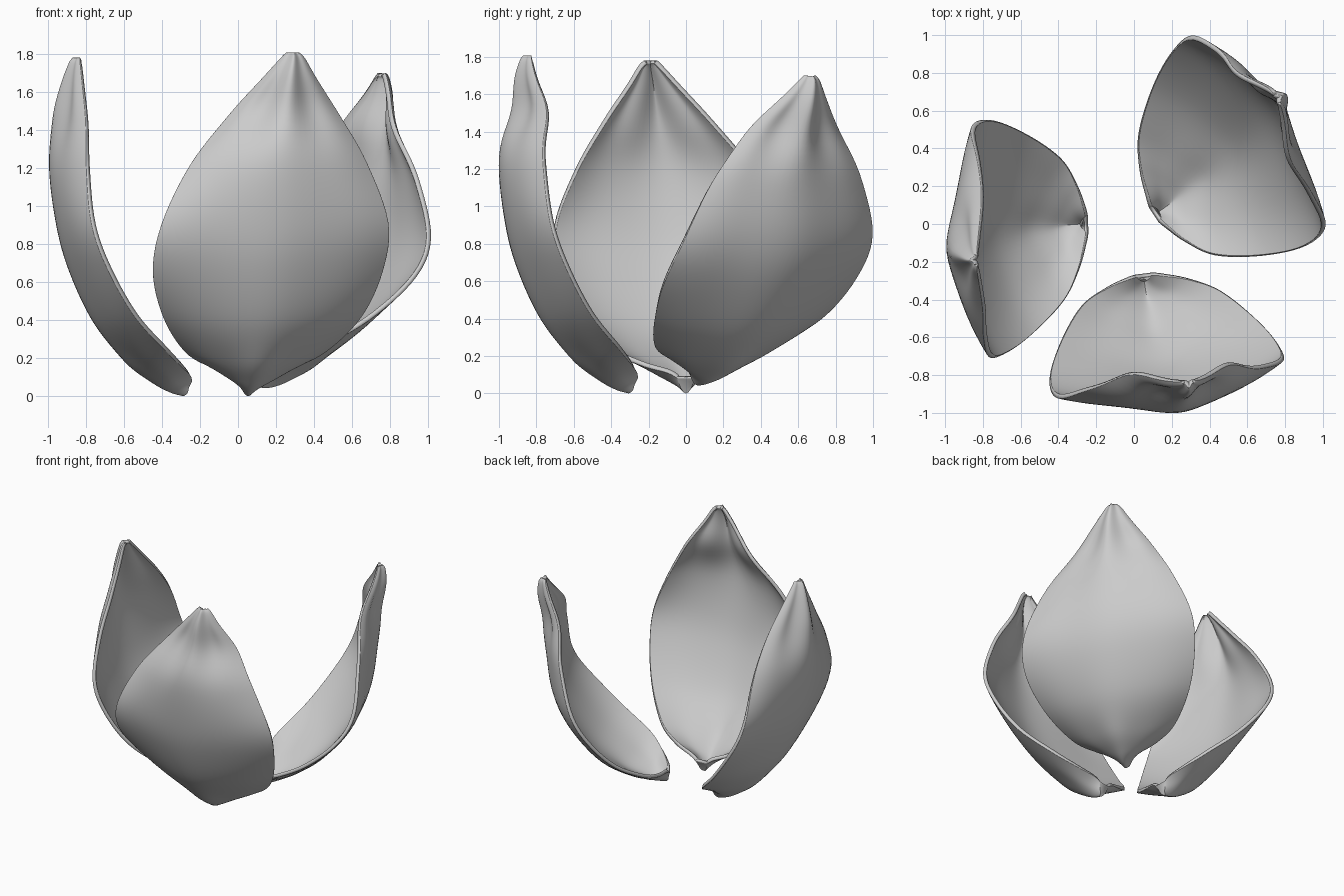
import bpy, bmesh, math
from mathutils import Matrix, Vector

cube = bpy.data.objects.get("Cube")
if cube:
    bpy.data.objects.remove(cube, do_unlink=True)

# One pale grey for every petal
grey = bpy.data.materials.new("pale_grey")
grey.use_nodes = True
color = (0.6, 0.6, 0.6, 1)
grey.diffuse_color = color
grey.node_tree.nodes["Principled BSDF"].inputs["Base Color"].default_value = color

# Petal sections: keel height, keel depth, rim height, rim depth, left edge, right edge
SECTIONS = [
    (0.00, 0.28, 0.08, 0.24, -0.045, 0.045),
    (0.02, 0.35, 0.11, 0.25, -0.09, 0.10),
    (0.07, 0.44, 0.15, 0.29, -0.20, 0.24),
    (0.18, 0.58, 0.23, 0.37, -0.34, 0.40),
    (0.38, 0.75, 0.41, 0.53, -0.47, 0.57),
    (0.65, 0.88, 0.65, 0.66, -0.54, 0.67),
    (0.90, 0.95, 0.90, 0.75, -0.50, 0.69),
    (1.20, 0.985, 1.20, 0.79, -0.35, 0.58),
    (1.45, 0.95, 1.45, 0.80, -0.15, 0.44),
    (1.65, 0.91, 1.65, 0.82, 0.03, 0.31),
    (1.75, 0.88, 1.75, 0.83, 0.12, 0.25),
    (1.78, 0.86, 1.78, 0.83, 0.15, 0.22),
]
BASE = 0.24


def section_at(t):
    """Smoothly interpolated section; t runs over the section list."""
    i = min(int(t), len(SECTIONS) - 2)
    f = t - i
    last = len(SECTIONS) - 1
    a, b, c, d = (SECTIONS[min(max(k, 0), last)] for k in range(i - 1, i + 3))
    return [q + 0.5 * f * (r - p + f * (2*p - 5*q + 4*r - s + f * (3*(q - r) + s - p)))
            for p, q, r, s in zip(a, b, c, d)]


def bump(z, centre, width):
    return math.exp(-((z - centre) / width) ** 2)


def petal_point(t, q, dent, flatten):
    keel_z, keel, rim_z, rim, left, right = section_at(t)
    s = math.sin(q * math.pi / 2)
    arch = 1 - s * s
    x = (left + right) / 2 + s * (right - left) / 2
    z = rim_z + (keel_z - rim_z) * arch
    depth = rim + (keel - rim) * arch
    # The left rim opens wider than the right
    depth += (0.12 if s < 0 else 0.02) * s * s * bump(z, 0.8, 0.4)
    # Long ribs, strongest near the base and below the tip
    rib = 0.006 + 0.010 * bump(z, 0.15, 0.1) + 0.022 * bump(z, 1.5, 0.2)
    depth += rib * math.cos(2 * math.pi * s) * arch
    # Inward bend below the tip, and a shallower keel
    depth -= dent * bump(z, 1.5, 0.14) + flatten * bump(z, 1.25, 0.28) * arch
    return Vector((x, BASE - depth, z))


def make_petal(name, base, yaw, pitch, size, dent, flatten):
    rows, cols = 66, 40
    bm = bmesh.new()
    grid = [[bm.verts.new(petal_point((len(SECTIONS) - 1) * r / rows, 2 * c / cols - 1,
                                      dent, flatten))
             for c in range(cols + 1)] for r in range(rows + 1)]
    for r in range(rows):
        for c in range(cols):
            bm.faces.new((grid[r][c], grid[r][c + 1], grid[r + 1][c + 1], grid[r + 1][c]))
    # Close the stem end
    bm.faces.new(list(reversed(grid[0])))
    mesh = bpy.data.meshes.new(name)
    bm.to_mesh(mesh)
    bm.free()
    obj = bpy.data.objects.new(name, mesh)
    bpy.context.collection.objects.link(obj)
    mesh.materials.append(grey)
    obj.matrix_world = (Matrix.Translation(base)
                        @ Matrix.Rotation(math.radians(yaw), 4, 'Z')
                        @ Matrix.Rotation(math.radians(pitch), 4, 'X')
                        @ Matrix.Diagonal((*size, 1)))
    shell = obj.modifiers.new("thickness", 'SOLIDIFY')
    shell.thickness = 0.025
    shell.offset = -1
    bpy.context.view_layer.objects.active = obj
    for other in bpy.context.selected_objects:
        other.select_set(False)
    obj.select_set(True)
    bpy.ops.object.shade_smooth_by_angle(angle=math.radians(50))


# Three copies of the petal around an open centre
make_petal("right_petal", (-0.24, 0, 0), -90, 0, (1.02, 1, 1), 0, 0)
make_petal("front_petal", (0.05, -0.26, 0), 5, 0, (1.01, 1, 1.015), 0.04, 0)
make_petal("back_left_petal", (0.09, 0.04, 0.05), 121, 10, (1.03, 1, 1), 0.03, 0.06)
